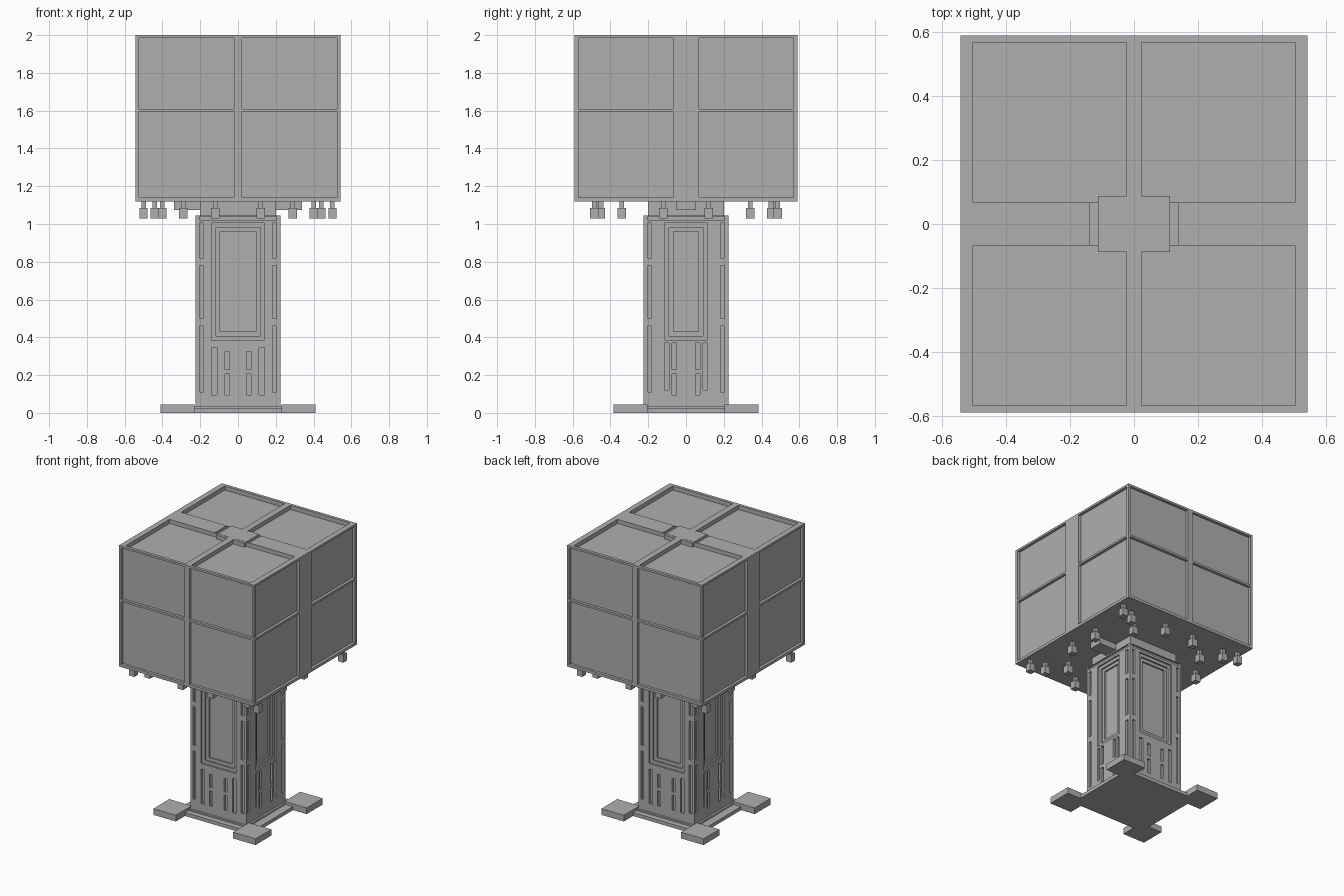
import bpy
import bmesh
from mathutils import Vector, Matrix

default = bpy.data.objects.get("Cube")
if default:
    bpy.data.objects.remove(default)

GREY = (0.43, 0.43, 0.43, 1)
metal = bpy.data.materials.new("plain_grey")
metal.use_nodes = True
metal.diffuse_color = GREY
metal.node_tree.nodes["Principled BSDF"].inputs["Base Color"].default_value = GREY


def make(name, boxes):
    """One object made of (low corner, high corner) boxes."""
    bm = bmesh.new()
    for low, high in boxes:
        low, high = Vector(low), Vector(high)
        matrix = Matrix.Translation((low + high) / 2) @ Matrix.Diagonal((*(high - low), 1))
        bmesh.ops.create_cube(bm, size=1, matrix=matrix)
    mesh = bpy.data.meshes.new(name)
    bm.to_mesh(mesh)
    bm.free()
    mesh.materials.append(metal)
    obj = bpy.data.objects.new(name, mesh)
    bpy.context.collection.objects.link(obj)
    return obj


def carve(target, boxes):
    """Subtract boxes from the target and remove the cutter."""
    cutter = make("cutter", boxes)
    cutter.hide_render = True
    mod = target.modifiers.new("carve", "BOOLEAN")
    mod.operation = "DIFFERENCE"
    mod.solver = "EXACT"
    mod.object = cutter
    bpy.context.view_layer.update()
    graph = bpy.context.evaluated_depsgraph_get()
    mesh = bpy.data.meshes.new_from_object(target.evaluated_get(graph))
    target.modifiers.clear()
    target.data = mesh
    bpy.data.objects.remove(cutter)


def on_sides(axis, face, rects, depth):
    """Recess boxes, mirrored about the middle, on both sides along an axis."""
    out = []
    for u0, u1, z0, z1 in rects:
        spans = [(u0, u1)] if u0 == -u1 else [(u0, u1), (-u1, -u0)]
        for a, b in spans:
            for n0, n1 in ((face - depth, face + 0.1), (-face - 0.1, depth - face)):
                if axis == "y":
                    out.append(((a, n0, z0), (b, n1, z1)))
                else:
                    out.append(((n0, a, z0), (n1, b, z1)))
    return out


def centred(x, y, z0, z1):
    return ((-x, -y, z0), (x, y, z1))


def four(x0, x1, y0, y1, z0, z1):
    """A box repeated in all four quadrants."""
    xs = ((x0, x1), (-x1, -x0))
    ys = ((y0, y1), (-y1, -y0))
    return [((a, c, z0), (b, d, z1)) for a, b in xs for c, d in ys]


# Upper cabinet with four recessed panels on every side
HX, HY = 0.543, 0.59
cabinet = make("cabinet", [centred(HX, HY, 1.12, 2)])
rows = ((1.14, 1.595), (1.61, 1.985))
carve(cabinet, on_sides("y", HY, [(0.022, 0.525, *r) for r in rows], 0.02))
carve(cabinet, on_sides("x", HX, [(0.068, 0.568, *r) for r in rows], 0.02))

# Roof recesses, leaving a cross with a central hub
carve(cabinet, four(0.023, 0.503, 0.068, 0.568, 1.97, 2.1))
make("roof_hub", [centred(0.113, 0.088, 1.96, 1.998)])
carve(cabinet, [((s * 0.126 - 0.013, -0.068, 1.985), (s * 0.126 + 0.013, 0.068, 2.1))
                for s in (-1, 1)])

# Square column: slots and framed door panels on all four sides
C = 0.225
column = make("column", [centred(C, C, 0.01, 1.045)])
edge_slots = [(0.182, 0.204, *z) for z in ((0.11, 0.46), (0.5, 0.78), (0.82, 1.005))]
vents_front = [(0.112, 0.14, 0.095, 0.345), (0.046, 0.07, 0.095, 0.205),
               (0.046, 0.07, 0.23, 0.325)]
vents_side = [(0.09, 0.113, 0.12, 0.37), (0.05, 0.075, 0.095, 0.205),
              (0.05, 0.075, 0.23, 0.37)]
for axis, half, vents in (("y", 0.14, vents_front), ("x", 0.113, vents_side)):
    carve(column, on_sides(axis, C, edge_slots + vents, 0.015))
    for step in range(3):
        inset = 0.023 * step
        panel = (-half + inset, half - inset, 0.385 + inset, 1.005 - inset)
        carve(column, on_sides(axis, C, [panel], 0.012 * (step + 1)))
    carve(column, on_sides(axis, C, [(-0.205, 0.205, 1.022, 1.04)], 0.01))

# Neck and side brackets joining the column to the cabinet
make("neck", [centred(0.2, 0.2, 1.03, 1.125)])
make("neck_brackets", [((-0.34, -0.05, 1.075), (-0.19, 0.05, 1.125)),
                       ((0.19, -0.05, 1.075), (0.34, 0.05, 1.125))])

# Small hanging lugs under the cabinet
lugs = []
for x, y in ((0.5, 0.485), (0.4, 0.45), (0.29, 0.34), (0.12, 0.47), (0.44, 0.12)):
    lugs += four(x - 0.022, x + 0.022, y - 0.022, y + 0.022, 1.03, 1.085)
    lugs += four(x - 0.012, x + 0.012, y - 0.012, y + 0.012, 1.08, 1.125)
make("hanging_lugs", lugs)

# Base plate and corner feet
make("base_plate", [centred(0.3, 0.28, 0, 0.025)])
make("plinth", [centred(0.24, 0.24, 0.01, 0.035)])
make("corner_feet", four(0.23, 0.41, 0.203, 0.385, 0, 0.045))
